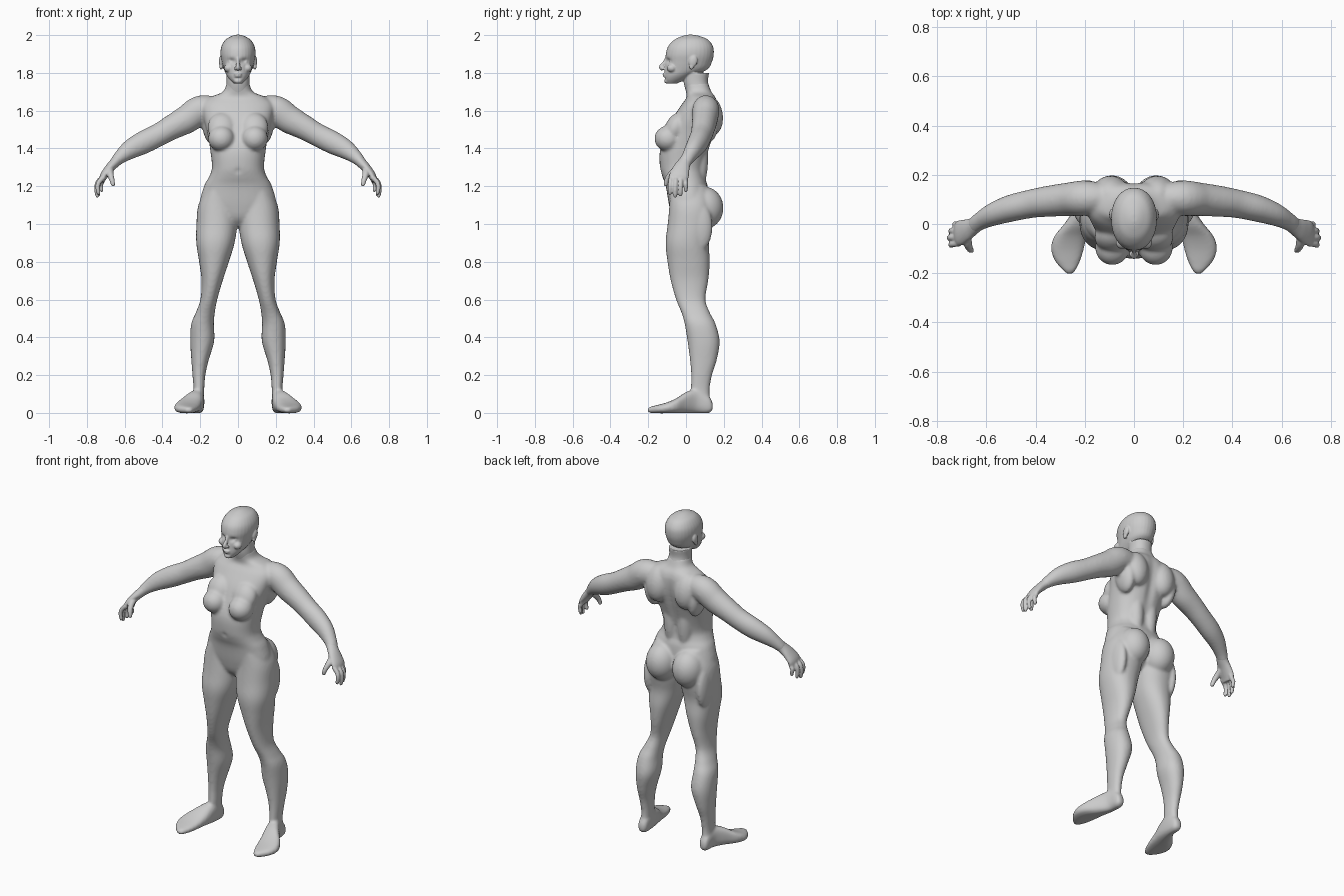
import bpy, bmesh, math
from mathutils import Vector, Matrix


def spline(rows, steps=5):
    """Catmull-Rom interpolation through rows of numbers."""
    out = []
    for i in range(len(rows) - 1):
        p0, p1 = rows[max(i - 1, 0)], rows[i]
        p2, p3 = rows[i + 1], rows[min(i + 2, len(rows) - 1)]
        for k in range(steps):
            t = k / steps
            out.append([0.5 * (2*b + (c - a)*t + (2*a - 5*b + 4*c - d)*t*t + (3*b - a - 3*c + d)*t**3)
                        for a, b, c, d in zip(p0, p1, p2, p3)])
    return out + [list(rows[-1])]


def skin(bm, rings):
    """Closed surface through a list of point rings."""
    vs = [[bm.verts.new(p) for p in r] for r in rings]
    n = len(vs[0])
    for a, b in zip(vs, vs[1:]):
        for i in range(n):
            bm.faces.new((a[i], a[(i + 1) % n], b[(i + 1) % n], b[i]))
    bm.faces.new(vs[0][::-1])
    bm.faces.new(vs[-1])


def oval(n=32, e=2.0):
    """Unit superellipse points."""
    f = lambda v: math.copysign(abs(v) ** (2 / e), v)
    return [(f(math.cos(2*math.pi*i/n)), f(math.sin(2*math.pi*i/n))) for i in range(n)]


def stack(bm, rows, axis='z', e=2.2):
    """Loft of flat sections: (position, x min, x max, other min, other max)."""
    rings = []
    for t, a, b, c, d in spline(rows):
        ring = []
        for u, v in oval(e=e):
            x, w = (a + b)/2 + u*(b - a)/2, (c + d)/2 + v*(d - c)/2
            ring.append((x, w, t) if axis == 'z' else (x, t, w))
        rings.append(ring)
    skin(bm, rings)


def centred(rows):
    return [(z, -w, w, f, b) for z, w, f, b in rows]


def tube(bm, rows, ref=(0, 1, 0)):
    """Tube along a path: (x, y, z, radius along ref, radius across)."""
    pts = spline(rows)
    rings = []
    for i, r in enumerate(pts):
        c = Vector(r[:3])
        t = (Vector(pts[min(i + 1, len(pts) - 1)][:3]) - Vector(pts[max(i - 1, 0)][:3])).normalized()
        u = Vector(ref)
        u = (u - t * u.dot(t)).normalized()
        v = t.cross(u)
        rings.append([c + u*a*r[3] + v*b*r[4] for a, b in oval(20)])
    skin(bm, rings)


def blob(bm, loc, size, rot=0.0, axis='X'):
    m = Matrix.Translation(loc) @ Matrix.Rotation(rot, 4, axis) @ Matrix.Diagonal((*size, 1))
    bmesh.ops.create_icosphere(bm, subdivisions=4, radius=1, matrix=m)


def mirror(bm):
    new = bmesh.ops.duplicate(bm, geom=bm.verts[:] + bm.edges[:] + bm.faces[:])['geom']
    for v in new:
        if isinstance(v, bmesh.types.BMVert):
            v.co.x *= -1


def fuse(bm, name, voxel, smooth, dents=()):
    """Melt the overlapping masses into one skin, press in dents, soften."""
    bmesh.ops.recalc_face_normals(bm, faces=bm.faces)
    me = bpy.data.meshes.new(name)
    bm.to_mesh(me)
    bm.free()
    ob = bpy.data.objects.new(name, me)
    bpy.context.collection.objects.link(ob)
    bpy.context.view_layer.objects.active = ob
    ob.select_set(True)
    rm = ob.modifiers.new("fuse", 'REMESH')
    rm.mode, rm.voxel_size = 'VOXEL', voxel
    bpy.ops.object.modifier_apply(modifier="fuse")
    for x, y, z, rx, rz, push in dents:
        for v in ob.data.vertices:
            if abs(v.co.y - y) < 0.06:
                v.co.y += push * math.exp(-((abs(v.co.x) - x)/rx)**2 - ((v.co.z - z)/rz)**2)
    sm = ob.modifiers.new("soften", 'SMOOTH')
    sm.factor, sm.iterations = 0.5, smooth
    ob.data.polygons.foreach_set("use_smooth", [True] * len(ob.data.polygons))
    ob.select_set(False)


# Body: legs, feet, arms and muscle masses on one side
bm = bmesh.new()
stack(bm, [(1.2, .03, .165, -.085, .11), (1.1, .01, .21, -.088, .14), (1.0, .004, .22, -.097, .14),
           (.9, .018, .221, -.108, .122), (.8, .048, .206, -.098, .126), (.7, .081, .193, -.081, .118),
           (.6, .11, .199, -.053, .103), (.53, .123, .224, -.024, .127), (.47, .128, .248, -.007, .157),
           (.38, .126, .253, .008, .178), (.28, .155, .247, .021, .163), (.2, .173, .241, .027, .138),
           (.12, .179, .235, .025, .125), (.05, .182, .238, .03, .13)])
stack(bm, [(.142, .195, .228, .015, .05), (.12, .181, .238, -.001, .09), (.06, .178, .246, -.002, .125),
           (.0, .183, .284, -.002, .11), (-.05, .193, .324, -.002, .078), (-.1, .203, .338, -.002, .056),
           (-.15, .218, .322, -.002, .042), (-.19, .238, .288, 0, .032), (-.203, .25, .275, .005, .022)],
      axis='y', e=2.6)
tube(bm, [(.12, .105, 1.605, .06, .07), (.2, .105, 1.603, .072, .077), (.27, .1, 1.555, .068, .075),
          (.35, .092, 1.512, .063, .066), (.42, .082, 1.472, .058, .061), (.5, .064, 1.432, .055, .061),
          (.57, .04, 1.395, .047, .052), (.625, .012, 1.353, .037, .036), (.655, -.01, 1.322, .035, .027)])
blob(bm, (.088, -.095, 1.452), (.07, .072, .068))                 # breast
blob(bm, (.085, -.055, 1.51), (.075, .055, .085), -.45)           # upper chest
blob(bm, (.09, .098, 1.085), (.092, .1, .112))                    # buttock
blob(bm, (.095, .125, 1.575), (.075, .07, .11), .15)              # shoulder blade
blob(bm, (.045, .06, 1.36), (.05, .058, .2))                      # lower back
blob(bm, (.15, .1, 1.52), (.04, .07, .1), .15, 'Y')               # side of back
blob(bm, (.18, .07, .985), (.035, .07, .13))                      # hip
mirror(bm)
# Torso and base of neck
stack(bm, centred([(.985, .05, -.03, .06), (1.03, .13, -.07, .1), (1.1, .2, -.09, .12),
                   (1.2, .18, -.107, .115), (1.25, .153, -.125, .1), (1.3, .138, -.138, .098),
                   (1.39, .147, -.138, .122), (1.48, .162, -.105, .15), (1.56, .182, -.07, .168),
                   (1.63, .19, -.025, .17), (1.67, .15, .003, .158), (1.7, .08, .0, .137),
                   (1.75, .06, -.01, .116)]), e=2.3)
fuse(bm, "body", .008, 8, [(0, .16, 1.5, .025, .16, -.012), (0, -.12, 1.28, .012, .012, .008)])

# Hands: palm, thumb and four fingers
bm = bmesh.new()
tube(bm, [(.63, .009, 1.349, .033, .03), (.655, -.01, 1.322, .036, .027), (.682, -.025, 1.293, .045, .024),
          (.71, -.037, 1.255, .052, .021), (.722, -.04, 1.225, .046, .014)])
for y0, y1, x, z in ((-.078, -.085, .738, 1.155), (-.053, -.057, .744, 1.14),
                     (-.028, -.029, .738, 1.148), (-.004, -.001, .722, 1.17)):
    tube(bm, [(.708, y0, 1.25, .013, .013), (x - .002, (y0 + y1)/2, 1.222, .013, .013),
              (x + .005, y1, z + .04, .012, .012), (x, y1, z + .008, .01, .01), (x - .002, y1, z, .005, .005)],
         ref=(0, 1, .01))
tube(bm, [(.677, -.035, 1.295, .018, .018), (.677, -.075, 1.268, .018, .017), (.668, -.1, 1.235, .014, .014),
          (.661, -.107, 1.207, .011, .011), (.66, -.108, 1.2, .006, .006)], ref=(1, 0, 0))
mirror(bm)
fuse(bm, "hands", .005, 3)

# Head: skull, neck and ears
bm = bmesh.new()
for a, y, z, s in ((-.25, .038, 1.86, (.011, .022, .032)), (-.25, .03, 1.835, (.009, .013, .018))):
    blob(bm, (.09, y, z), s, a)
blob(bm, (.012, -.122, 1.823), (.008, .01, .008))                 # nostril
blob(bm, (.05, -.075, 1.825), (.024, .026, .022))                 # cheek
blob(bm, (.035, -.084, 1.861), (.016, .016, .011))                # eye
mirror(bm)
stack(bm, centred([(1.743, .022, -.1, -.05), (1.765, .044, -.113, .0), (1.79, .062, -.114, .05),
                   (1.82, .075, -.112, .115), (1.86, .086, -.108, .138), (1.9, .093, -.107, .147),
                   (1.94, .088, -.095, .143), (1.975, .067, -.062, .118), (1.994, .036, -.022, .075),
                   (2.002, .012, .008, .04)]), e=2.1)
stack(bm, centred([(1.67, .07, .01, .145), (1.7, .066, .0, .134), (1.75, .061, -.012, .117),
                   (1.8, .062, -.012, .122)]))
tube(bm, [(0, -.1, 1.885, .009, .008), (0, -.115, 1.855, .009, .01), (0, -.132, 1.83, .012, .012),
          (0, -.122, 1.815, .009, .006)], ref=(1, 0, 0))
blob(bm, (0, -.113, 1.793), (.022, .012, .006))                   # upper lip
blob(bm, (0, -.112, 1.782), (.019, .012, .006))                   # lower lip
blob(bm, (0, -.1, 1.757), (.022, .016, .014))                     # chin
fuse(bm, "head", .0045, 3, [(.034, -.1, 1.863, .019, .013, .014), (0, -.11, 1.7725, .025, .006, .004)])
